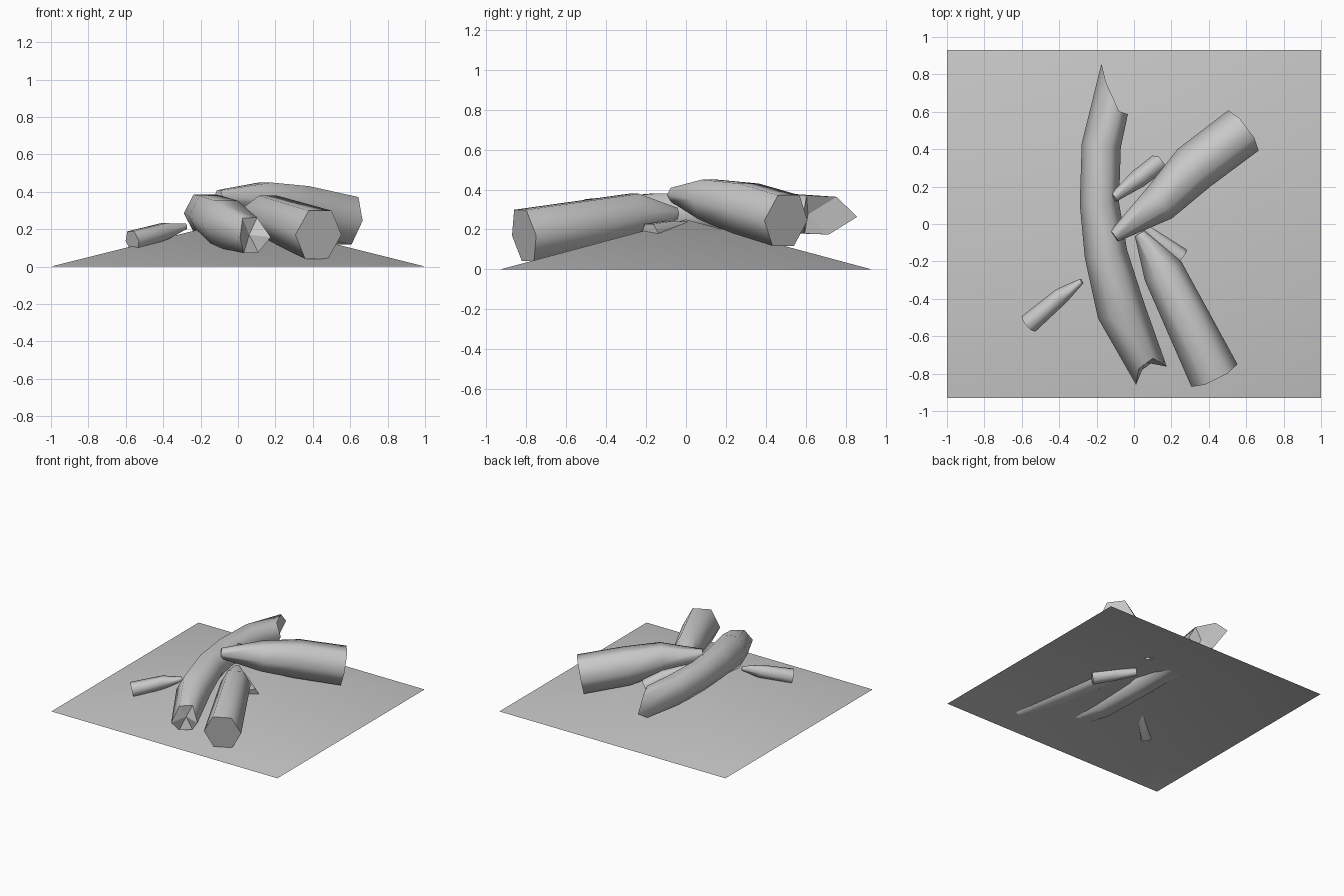
import bpy, bmesh, math
from mathutils import Vector

cube = bpy.data.objects.get("Cube")
if cube:
    bpy.data.objects.remove(cube)

SIDES = 6
UP = Vector((0, 0, 1))

grey = bpy.data.materials.new("plain_grey")
grey.use_nodes = True
grey.diffuse_color = (0.58, 0.58, 0.58, 1)
grey.node_tree.nodes["Principled BSDF"].inputs["Base Color"].default_value = grey.diffuse_color


def finish(bm, name):
    mesh = bpy.data.meshes.new(name)
    bm.to_mesh(mesh)
    bm.free()
    mesh.materials.append(grey)
    obj = bpy.data.objects.new(name, mesh)
    bpy.context.collection.objects.link(obj)
    return obj


def log(name, path, start_cut=None, end_cut=None):
    """Six-sided tube through (x, y, z, radius) stations; cuts push end corners along the axis."""
    bm = bmesh.new()
    points = [Vector(p[:3]) for p in path]
    rings = []
    for i, p in enumerate(points):
        axis = (points[min(i + 1, len(points) - 1)] - points[max(i - 1, 0)]).normalized()
        side = axis.cross(UP).normalized()
        rise = side.cross(axis)
        cut = start_cut if i == 0 else end_cut if i == len(points) - 1 else None
        ring = []
        for k in range(SIDES):
            a = math.tau * k / SIDES
            offset = side * math.cos(a) + rise * math.sin(a) * 1.1
            ring.append(bm.verts.new(p + offset * path[i][3] + axis * (cut[k] if cut else 0)))
        rings.append(ring)
    for a, b in zip(rings, rings[1:]):
        for k in range(SIDES):
            n = (k + 1) % SIDES
            bm.faces.new((a[k], a[n], b[n], b[k])).smooth = True
    # End caps: flat, or splintered around a sunken centre
    for ring, cut, centre in ((rings[0], start_cut, points[0]), (rings[-1], end_cut, points[-1])):
        if cut:
            hub = bm.verts.new(centre)
            for k in range(SIDES):
                bm.faces.new((ring[k], ring[(k + 1) % SIDES], hub))
        else:
            bm.faces.new(ring)
        for k in range(SIDES):
            bm.edges.get((ring[k], ring[(k + 1) % SIDES])).smooth = False
    bmesh.ops.recalc_face_normals(bm, faces=bm.faces)
    return finish(bm, name)


# Ground mound: shallow open pyramid
bm = bmesh.new()
peak = bm.verts.new((0, 0, 0.25))
corners = [bm.verts.new((x, y, 0)) for x, y in ((-1, -0.93), (1, -0.93), (1, 0.93), (-1, 0.93))]
for k in range(4):
    bm.faces.new((corners[k], corners[(k + 1) % 4], peak)).smooth = True
finish(bm, "ground_mound")

# Long bent log with splintered ends
log("long_log",
    [(0.06, -0.74, 0.17, 0.095), (-0.07, -0.46, 0.23, 0.13), (-0.15, -0.16, 0.27, 0.115),
     (-0.185, 0.11, 0.285, 0.105), (-0.175, 0.42, 0.285, 0.105), (-0.13, 0.61, 0.275, 0.1)],
    start_cut=(-0.07, 0.02, 0, -0.09, -0.05, -0.03),
    end_cut=(0, 0, 0.13, 0.23, 0.1, 0))

# Thick tapered logs
log("back_log",
    [(-0.105, -0.065, 0.375, 0.035), (0.135, 0.11, 0.35, 0.105),
     (0.32, 0.3, 0.305, 0.133), (0.585, 0.5, 0.245, 0.135)])
log("front_log",
    [(0.03, -0.05, 0.28, 0.03), (0.155, -0.25, 0.275, 0.11), (0.43, -0.81, 0.17, 0.137)])

# Small branches
log("side_branch",
    [(-0.28, -0.305, 0.215, 0.015), (-0.39, -0.385, 0.19, 0.045), (-0.565, -0.535, 0.137, 0.055)])
log("back_branch",
    [(-0.11, 0.14, 0.345, 0.025), (0.02, 0.24, 0.275, 0.05), (0.13, 0.325, 0.2, 0.052)])
log("inner_branch",
    [(0.0, 0.03, 0.215, 0.025), (0.12, -0.08, 0.2, 0.045), (0.25, -0.18, 0.175, 0.055)])
